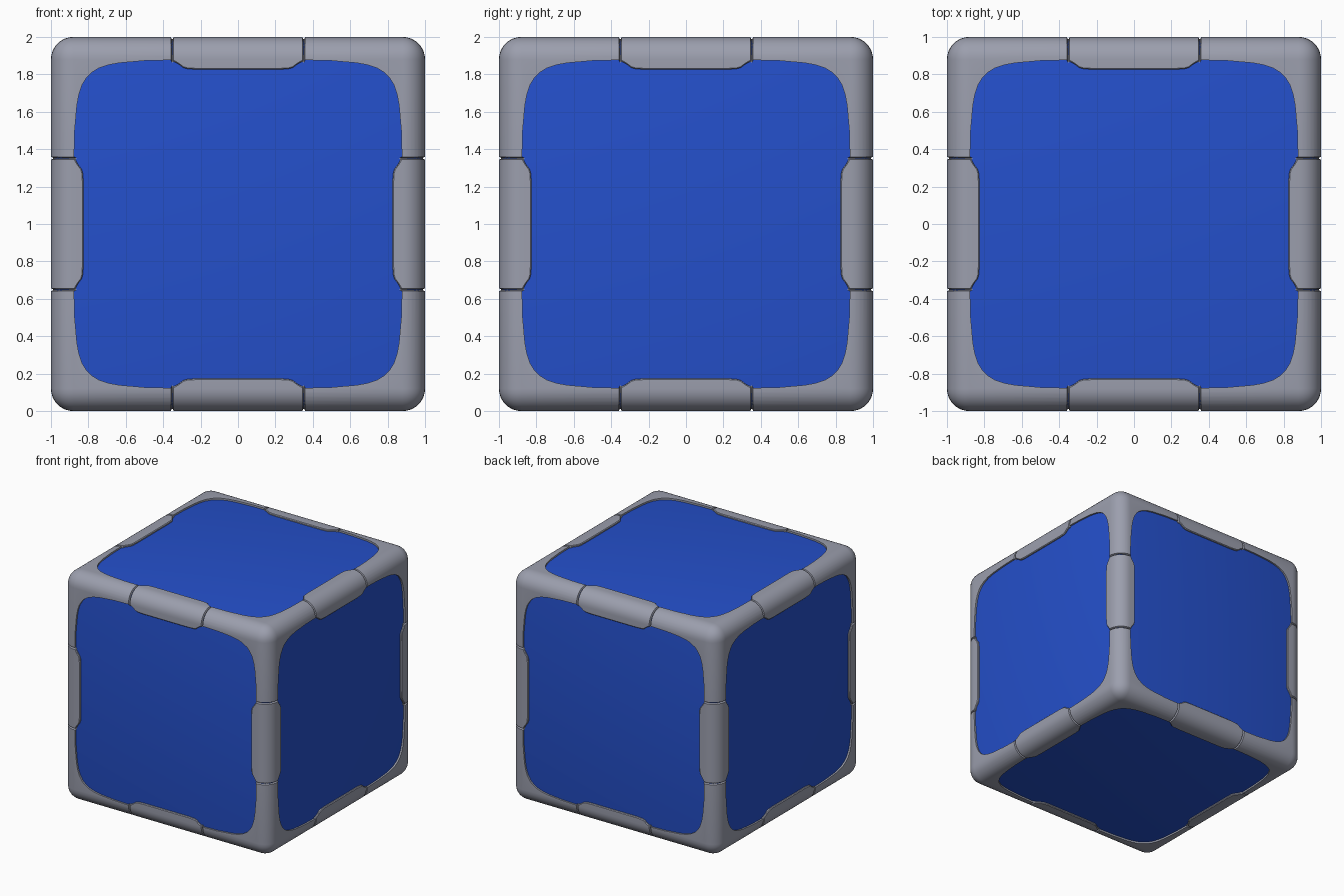
import bpy, bmesh, math
from mathutils import Matrix, Vector

if "Cube" in bpy.data.objects:
    bpy.data.objects.remove(bpy.data.objects["Cube"])

R = 0.12        # edge rounding
UP = Matrix.Translation((0, 0, 1))


def material(name, rgb):
    m = bpy.data.materials.new(name)
    m.diffuse_color = (*rgb, 1)
    m.use_nodes = True
    m.node_tree.nodes["Principled BSDF"].inputs["Base Color"].default_value = m.diffuse_color
    return m


GREY = material("steel grey", (0.33, 0.345, 0.42))
BLUE = material("panel blue", (0.018, 0.08, 0.60))


def make(name, bm, mat, smooth=True):
    bmesh.ops.recalc_face_normals(bm, faces=bm.faces[:])
    me = bpy.data.meshes.new(name)
    bm.to_mesh(me)
    bm.free()
    ob = bpy.data.objects.new(name, me)
    bpy.context.collection.objects.link(ob)
    me.materials.append(mat)
    bpy.ops.object.select_all(action='DESELECT')
    bpy.context.view_layer.objects.active = ob
    ob.select_set(True)
    if smooth:
        bpy.ops.object.shade_smooth_by_angle(angle=math.radians(35))
    return ob


def rounded_cube(half, radius, seg):
    bm = bmesh.new()
    bmesh.ops.create_cube(bm, size=2 * half)
    bmesh.ops.bevel(bm, geom=bm.edges[:], offset=radius, segments=seg,
                    profile=0.5, affect='EDGES')
    return bm


# rotations taking the z axis to each of the three axes
CYCLE = Matrix.Rotation(math.radians(120), 4, Vector((1, 1, 1)))
AXES = [Matrix.Identity(4), CYCLE, CYCLE @ CYCLE]

# blue panels: one inner block filling the frame openings
panels = make("panels", rounded_cube(0.985, 0.1, 5), BLUE)
panels.matrix_world = UP

# cutter: six pockets with softly rounded corners
half_corner = [(0.877, 0.34), (0.873, 0.5), (0.861, 0.636), (0.85, 0.695),
               (0.834, 0.743), (0.808, 0.785)]
corner = half_corner + [(b, a) for a, b in reversed(half_corner)]
outline = []
for k in range(4):
    rot = Matrix.Rotation(k * math.pi / 2, 2)
    outline += [rot @ Vector(p) for p in corner]
bm = bmesh.new()
for axis in AXES:
    for s in (-1, 1):
        lo = [bm.verts.new(axis @ Vector((p.x, p.y, s * 0.93))) for p in outline]
        hi = [bm.verts.new(axis @ Vector((p.x, p.y, s * 1.1))) for p in outline]
        bm.faces.new(lo)
        bm.faces.new(hi)
        for i in range(len(lo)):
            j = (i + 1) % len(lo)
            bm.faces.new((lo[i], lo[j], hi[j], hi[i]))
cutter = make("pocket_cutter", bm, GREY, False)

# frame: rounded cube with the pockets cut out
frame = make("frame", rounded_cube(1.0, R, 8), GREY, False)
mod = frame.modifiers.new("pockets", 'BOOLEAN')
mod.operation = 'DIFFERENCE'
mod.solver = 'EXACT'
mod.object = cutter
bpy.ops.object.modifier_apply(modifier=mod.name)
bpy.data.objects.remove(cutter)

# sink the middle of each frame bar so a groove shows beside the clips
bm = bmesh.new()
bm.from_mesh(frame.data)
bmesh.ops.triangulate(bm, faces=bm.faces[:])
for i in range(3):
    n = Vector([float(i == j) for j in range(3)])
    for d in (-0.359, -0.353, 0.353, 0.359):
        bmesh.ops.bisect_plane(bm, geom=bm.verts[:] + bm.edges[:] + bm.faces[:],
                               plane_co=n * d, plane_no=n, dist=1e-5)
for v in bm.verts:
    if min(abs(c) for c in v.co) < 0.354:
        for j in range(3):
            if abs(v.co[j]) > 0.86:
                v.co[j] -= math.copysign(0.012, v.co[j])
bm.to_mesh(frame.data)
bm.free()
bpy.ops.object.shade_smooth_by_angle(angle=math.radians(35))
frame.matrix_world = UP


# edge clips: quarter-round section lofted along the edge, wider in the middle
def clip_section(w, inset):
    e = 1 - inset
    half = [(1 - w, 0.96), (1 - w, e - 0.006), (1 - w + 0.006, e)]
    c = 1 - R
    arc = []
    for k in range(11):
        a = math.pi / 2 * (1 - k / 10)
        arc.append((c + (R - inset) * math.cos(a), c + (R - inset) * math.sin(a)))
    return half + arc + [(b, a) for a, b in reversed(half)] + [(0.96, 0.96)]


ends = [(0.350, 0.129, 0.012), (0.344, 0.131, 0.0), (0.318, 0.145, 0.0),
        (0.292, 0.165, 0.0), (0.27, 0.171, 0.0), (0.22, 0.174, 0.0)]
stations = [(-t, w, i) for t, w, i in ends] + list(reversed(ends))
bm = bmesh.new()
rings = [[bm.verts.new((a, b, t)) for a, b in clip_section(w, i)]
         for t, w, i in stations]
for r0, r1 in zip(rings, rings[1:]):
    for i in range(len(r0)):
        j = (i + 1) % len(r0)
        bm.faces.new((r0[i], r0[j], r1[j], r1[i]))
bm.faces.new(rings[0])
bm.faces.new(rings[-1])
clip = make("edge_clip", bm, GREY)
for a, axis in enumerate(AXES):
    for k in range(4):
        ob = clip if a == k == 0 else clip.copy()
        if ob is not clip:
            bpy.context.collection.objects.link(ob)
        ob.matrix_world = UP @ axis @ Matrix.Rotation(k * math.pi / 2, 4, 'Z')
